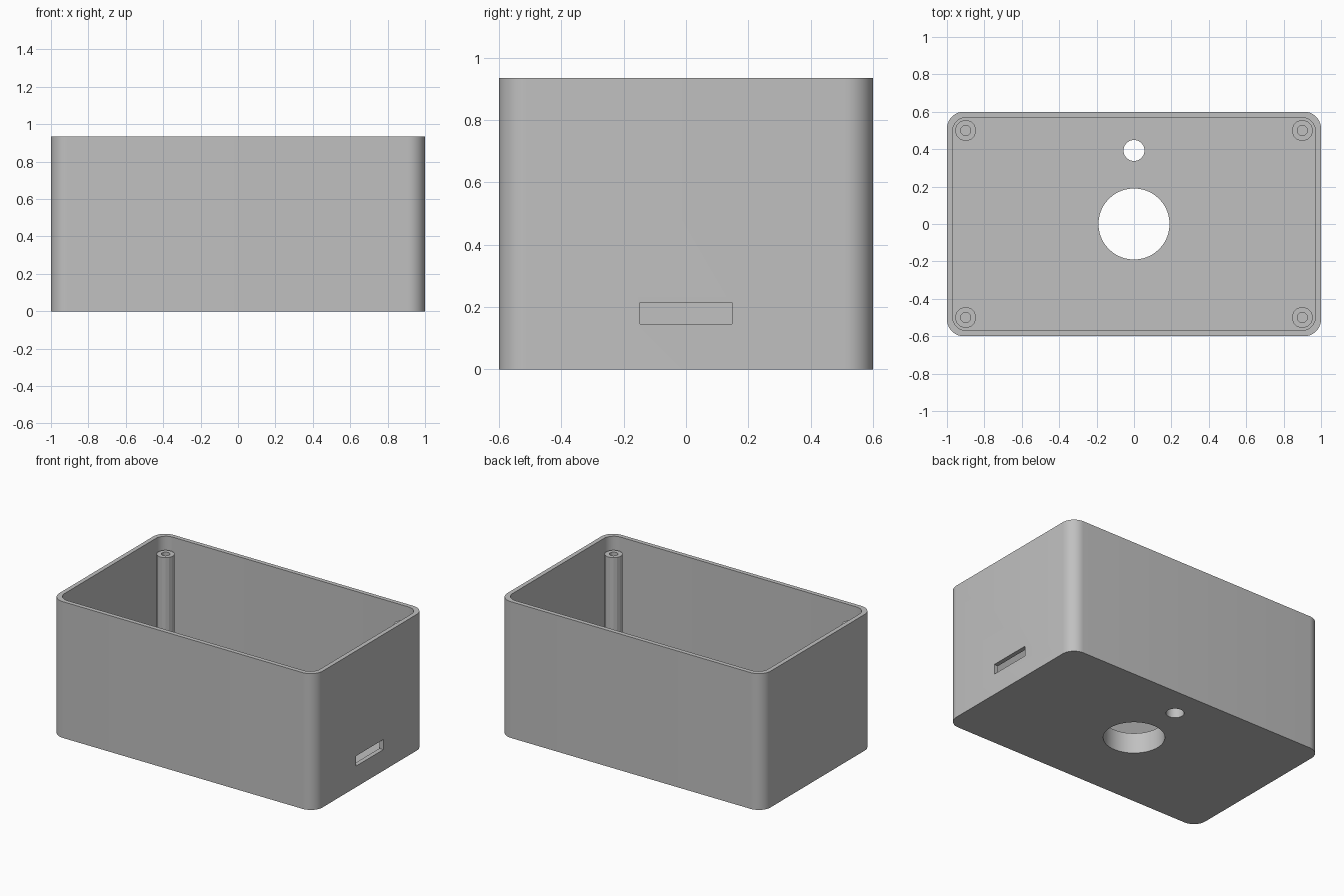
import bpy, bmesh
from math import radians, sin, cos

old = bpy.data.objects.get("Cube")
if old:
    bpy.data.objects.remove(old, do_unlink=True)

# Single plain material
grey = bpy.data.materials.new("light grey plastic")
grey.use_nodes = True
COLOUR = (0.53, 0.53, 0.53, 1)
grey.diffuse_color = COLOUR
grey.node_tree.nodes["Principled BSDF"].inputs["Base Color"].default_value = COLOUR

# Main sizes
HALF_X, HALF_Y, HEIGHT = 1.0, 0.6, 0.935
WALL, FLOOR = 0.03, 0.14


def prism(name, outline, z0, z1):
    """Extrude a closed xy outline from z0 to z1."""
    bm = bmesh.new()
    base = bm.faces.new([bm.verts.new((x, y, z0)) for x, y in outline])
    top = bmesh.ops.extrude_face_region(bm, geom=[base], use_keep_orig=True)["geom"]
    for v in top:
        if isinstance(v, bmesh.types.BMVert):
            v.co.z = z1
    bmesh.ops.recalc_face_normals(bm, faces=bm.faces)
    mesh = bpy.data.meshes.new(name)
    bm.to_mesh(mesh)
    bm.free()
    mesh.materials.append(grey)
    obj = bpy.data.objects.new(name, mesh)
    bpy.context.collection.objects.link(obj)
    return obj


def rounded_rect(hx, hy, r, steps=10):
    points = []
    for i, (sx, sy) in enumerate([(1, 1), (-1, 1), (-1, -1), (1, -1)]):
        for k in range(steps + 1):
            a = radians(90 * (i + k / steps))
            points.append((sx * (hx - r) + r * cos(a), sy * (hy - r) + r * sin(a)))
    return points


def circle(x, y, r, sides):
    angles = [radians(360 * (k + 0.5) / sides) for k in range(sides)]
    return [(x + r * cos(a), y + r * sin(a)) for a in angles]


def activate(obj):
    bpy.ops.object.select_all(action="DESELECT")
    obj.select_set(True)
    bpy.context.view_layer.objects.active = obj


def cut(obj, cutter):
    cutter.hide_render = True
    mod = obj.modifiers.new("cut", "BOOLEAN")
    mod.operation, mod.solver, mod.object = "DIFFERENCE", "EXACT", cutter
    activate(obj)
    bpy.ops.object.modifier_apply(modifier=mod.name)
    bpy.data.objects.remove(cutter, do_unlink=True)


def smooth(obj, angle):
    activate(obj)
    bpy.ops.object.shade_smooth_by_angle(angle=radians(angle))


# Open box with a thick floor
box = prism("enclosure_box", rounded_rect(HALF_X, HALF_Y, 0.09), 0, HEIGHT)
cut(box, prism("cavity_cutter", rounded_rect(HALF_X - WALL, HALF_Y - WALL, 0.075), FLOOR, HEIGHT + 0.1))

# Round holes through the floor
cut(box, prism("large_hole_cutter", circle(0, 0, 0.19, 64), -0.1, FLOOR + 0.1))
cut(box, prism("small_hole_cutter", circle(0, 0.393, 0.056, 40), -0.1, FLOOR + 0.1))

# Slot through the left end wall
slot = [(0.9, -0.147), (1.1, -0.147), (1.1, 0.147), (0.9, 0.147)]
cut(box, prism("slot_cutter", slot, 0.145, 0.214))
smooth(box, 30)

# Screw posts in the four corners, each with a blind hole
for side, sx in (("left", 1), ("right", -1)):
    for end, sy in (("front", -1), ("back", 1)):
        x, y = sx * 0.9, sy * 0.5
        post = prism(f"screw_post_{end}_{side}", circle(x, y, 0.056, 16), FLOOR - 0.01, 0.845)
        cut(post, prism("screw_hole_cutter", circle(x, y, 0.027, 16), 0.4, 0.95))
        smooth(post, 20)
